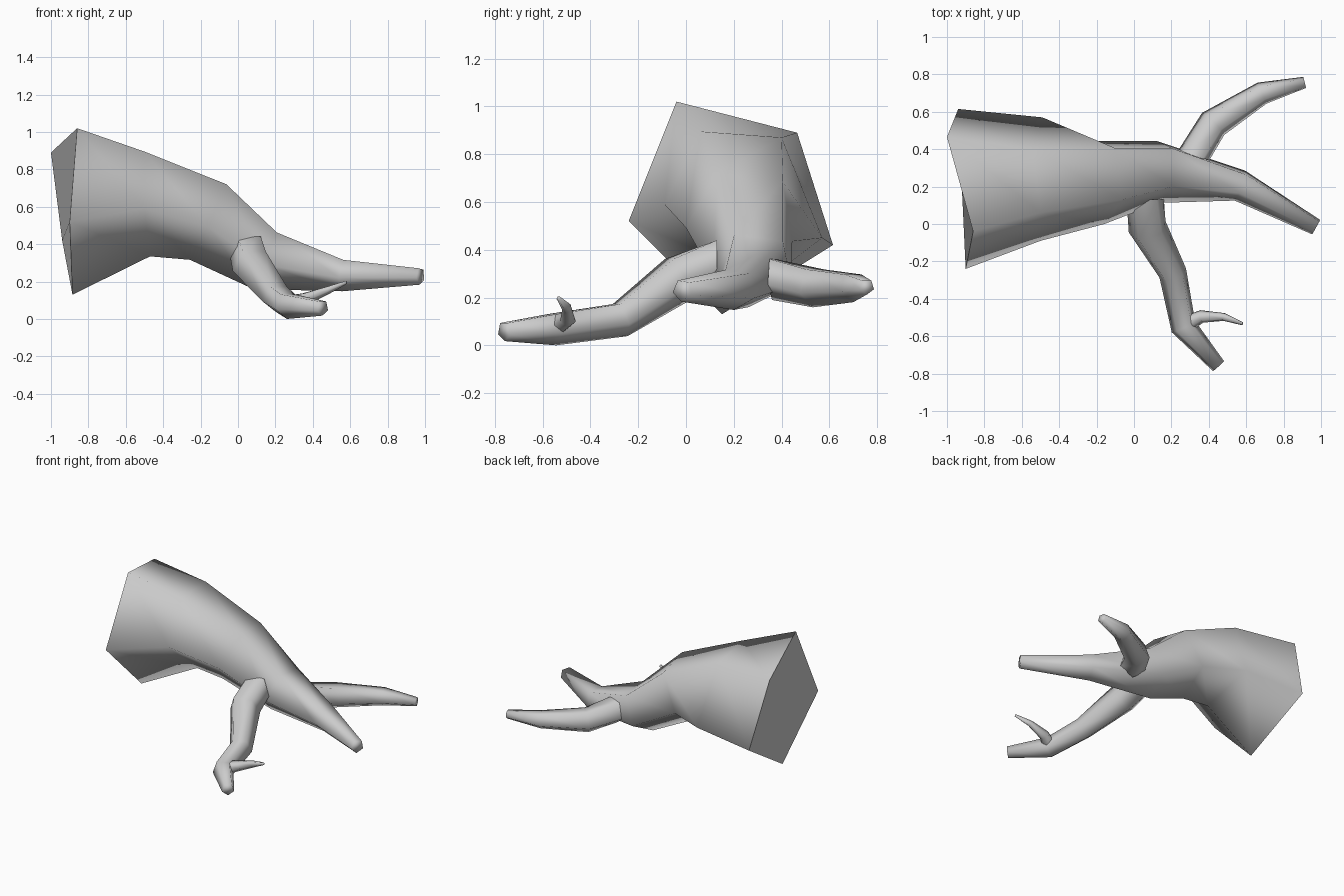
import bpy, bmesh
from math import cos, sin, radians, tau
from mathutils import Vector

if "Cube" in bpy.data.objects:
    bpy.data.objects.remove(bpy.data.objects["Cube"])

SIDES = 5


def limb(name, path, phase, start=None, fixed=()):
    """Tapered five-sided tube through (x, y, z, radius) stations.
    start: direction of the first ring; fixed: hand-shaped leading rings."""
    pts = [Vector(p[:3]) for p in path]
    bm = bmesh.new()
    rings = []
    for ring in fixed:
        rings.append([bm.verts.new(c) for c in ring])
    for i in range(len(fixed), len(pts)):
        p = pts[i]
        # ring faces along the average of the neighbouring directions
        t = Vector()
        if i > 0:
            t += (p - pts[i - 1]).normalized()
        elif start:
            t = Vector(start)
        if i < len(pts) - 1 and not (i == 0 and start):
            t += (pts[i + 1] - p).normalized()
        t.normalize()
        side = Vector((0, 0, 1)).cross(t).normalized()
        up = t.cross(side)
        ring = []
        for k in range(SIDES):
            a = radians(phase) + k * tau / SIDES
            ring.append(bm.verts.new(p + path[i][3] * (side * cos(a) + up * sin(a))))
        rings.append(ring)
    for r0, r1 in zip(rings, rings[1:]):
        for k in range(SIDES):
            j = (k + 1) % SIDES
            bm.faces.new((r0[k], r0[j], r1[j], r1[k])).smooth = True
    # sharp flat cut at the start, soft cap at the tip
    cut = bm.faces.new(rings[0][::-1])
    bm.faces.new(rings[-1]).smooth = True
    for e in cut.edges:
        e.smooth = False
    bmesh.ops.recalc_face_normals(bm, faces=bm.faces)
    me = bpy.data.meshes.new(name)
    bm.to_mesh(me)
    bm.free()
    ob = bpy.data.objects.new(name, me)
    bpy.context.collection.objects.link(ob)
    return ob


# thick root tapering to its tip, with an uneven cut end
cut_ring = [(-.86, -.04, 1.02), (-.90, -.24, .52), (-.885, .15, .13),
            (-.94, .615, .42), (-1.0, .465, .89)]
second_ring = [(-.50, .06, .895), (-.50, -.09, .59), (-.47, .20, .335),
               (-.49, .57, .45), (-.54, .40, .87)]
limb("main_root", [(-.918, .188, .595, .455), (-.50, .23, .63, .32),
                   (-.16, .235, .53, .238), (.15, .285, .32, .175),
                   (.57, .208, .237, .09), (.975, -.015, .23, .047)], 118,
     fixed=(cut_ring, second_ring))

# front branch bending down to the ground
limb("front_branch", [(.06, .13, .355, .105), (.075, -.03, .285, .108),
                      (.21, -.27, .113, .079), (.265, -.55, .073, .073),
                      (.452, -.76, .06, .042)], 54, start=(0, -1, 0))

# small twig on the front branch
limb("front_twig", [(.29, -.53, .09, .045), (.36, -.495, .11, .036),
                    (.48, -.497, .155, .022), (.58, -.533, .197, .009)], 54)

# rear branch
limb("rear_branch", [(.315, .36, .285, .095), (.425, .537, .247, .088),
                     (.685, .70, .245, .064), (.913, .757, .245, .032)], 54,
     start=(.2, 1, 0))
